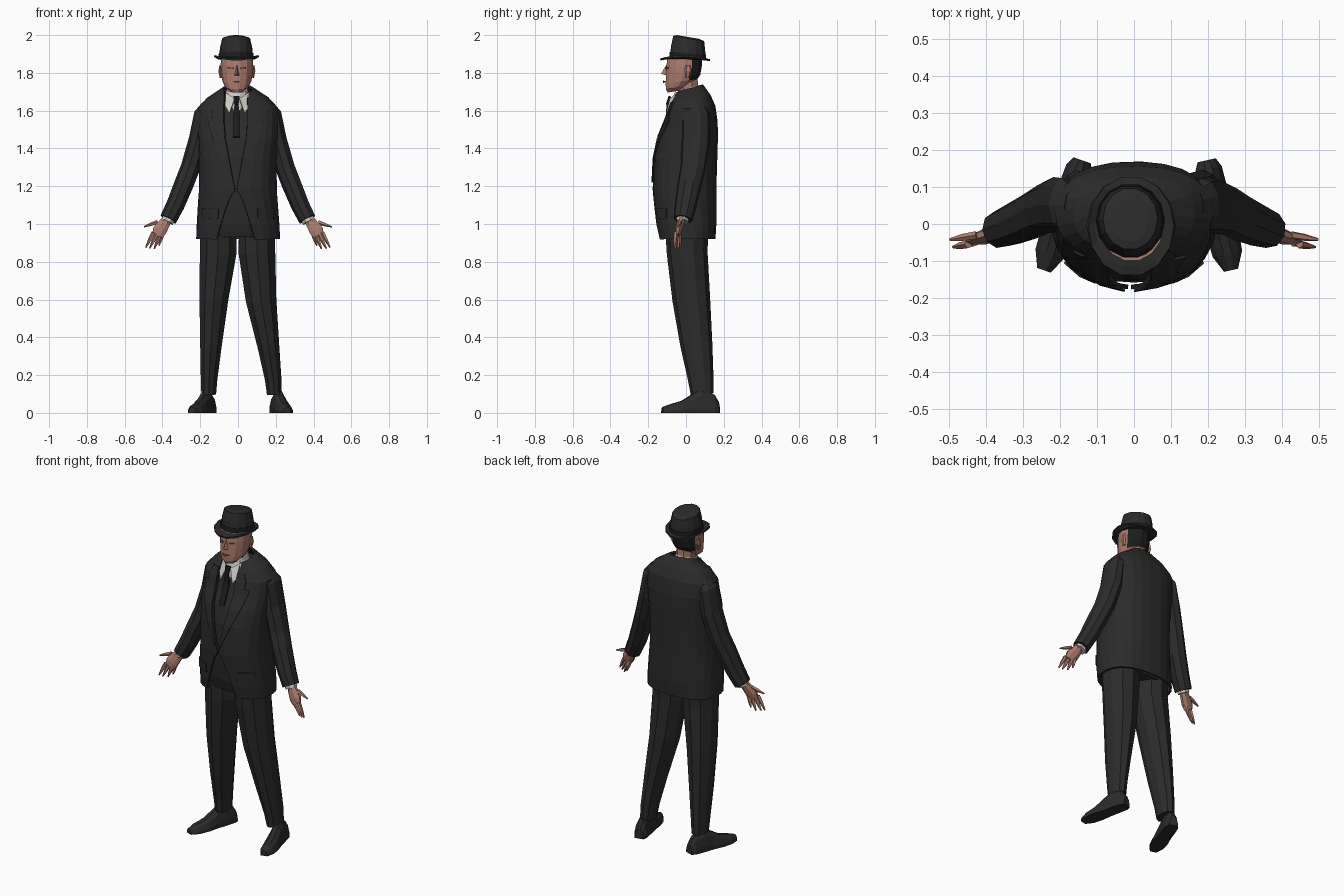
import bpy, bmesh, math
from mathutils import Vector as V

if "Cube" in bpy.data.objects:
    bpy.data.objects.remove(bpy.data.objects["Cube"])


def material(name, rgb):
    m = bpy.data.materials.new(name)
    m.diffuse_color = (*rgb, 1)
    m.use_nodes = True
    m.node_tree.nodes["Principled BSDF"].inputs["Base Color"].default_value = m.diffuse_color
    return m


SUIT = material("charcoal cloth", (0.024, 0.024, 0.024))
BLACK = material("black", (0.012, 0.012, 0.012))
SKIN = material("skin", (0.42, 0.205, 0.155))
LIP = material("dark skin", (0.22, 0.09, 0.07))
SHIRT = material("white cloth", (0.62, 0.61, 0.57))


def build(name, verts, faces, mats, thick=0):
    """Mesh object with flat faces and optional thickness."""
    me = bpy.data.meshes.new(name)
    me.from_pydata([tuple(v) for v in verts], [], faces)
    bm = bmesh.new()
    bm.from_mesh(me)
    bmesh.ops.recalc_face_normals(bm, faces=bm.faces)
    bm.to_mesh(me)
    bm.free()
    ob = bpy.data.objects.new(name, me)
    bpy.context.collection.objects.link(ob)
    for m in mats if isinstance(mats, list) else [mats]:
        me.materials.append(m)
    if thick:
        s = ob.modifiers.new("thickness", 'SOLIDIFY')
        s.thickness, s.offset = thick, 0
    return ob


def skin_rings(name, rings, mats, closed=True, caps=True, thick=0):
    """Join equal-length rows of points into a surface."""
    n, verts = len(rings[0]), [p for r in rings for p in r]
    faces = [(i * n + j, i * n + (j + 1) % n, (i + 1) * n + (j + 1) % n, (i + 1) * n + j)
             for i in range(len(rings) - 1) for j in range(n if closed else n - 1)]
    if closed and caps:
        faces += [tuple(range(n)), tuple(range(len(verts) - n, len(verts)))]
    return build(name, verts, faces, mats, thick)


def tube(name, path, mats, n=8, up=(0, 1, 0), floor=False):
    """Loft along path rows (x, y, z, side radius, up radius)."""
    pts, rings = [V(p[:3]) for p in path], []
    for i, p in enumerate(path):
        t = (pts[min(i + 1, len(pts) - 1)] - pts[max(i - 1, 0)]).normalized()
        u = t.cross(V(up)).normalized()
        w = u.cross(t)
        ring = [pts[i] + u * p[3] * math.cos(a) + w * p[4] * math.sin(a)
                for a in [(k + 0.5) * math.tau / n for k in range(n)]]
        if floor:
            for q in ring:
                q.z = max(q.z, 0)
        rings.append(ring)
    return skin_rings(name, rings, mats)


def oval(z, rx, y0, y1, n=12, cx=0, tilt=0, lift=0):
    """Level ring between y0 and y1, tilted along y and lifted at the sides."""
    out = []
    for k in range(n):
        a = (k + 0.5) * math.tau / n
        s, c = math.sin(a), math.cos(a)
        out.append(V((cx + rx * s, (y0 + y1) / 2 - (y1 - y0) / 2 * c, z - tilt * c + lift * s * s)))
    return out


# Torso outline: height, half width, front y, back y
BODY = [(0.92, .217, -.14, .15), (1.0, .213, -.155, .155), (1.2, .2, -.172, .155),
        (1.35, .2, -.165, .16), (1.45, .205, -.145, .163), (1.53, .21, -.108, .162),
        (1.6, .207, -.088, .15), (1.645, .16, -.072, .125), (1.69, .078, -.055, .085)]
P = 2.4


def outline(z):
    for a, b in zip(BODY, BODY[1:]):
        if z <= b[0]:
            f = (z - a[0]) / (b[0] - a[0])
            return [a[i] + (b[i] - a[i]) * f for i in (1, 2, 3)]
    return BODY[-1][1:]


def torso(z, a, inset=0):
    rx, y0, y1 = outline(z)
    s, c = math.sin(a), math.cos(a)
    x = math.copysign(abs(s) ** (2 / P), s) * (rx - inset)
    y = -math.copysign(abs(c) ** (2 / P), c) * ((y1 - y0) / 2 - inset)
    return V((x, (y0 + y1) / 2 + y, z + max(0, z - 1.5) * 0.12 * (1 - c)))


def front_angle(z, x):
    r = max(-1, min(1, x / outline(z)[0]))
    return math.copysign(math.asin(abs(r) ** (P / 2)), r)


def opening(z):
    """Half width of the open jacket front."""
    return 0.004 + (0.095 * ((1.18 - z) / 0.26) ** 0.7 if z < 1.18 else 0.056 * min(1, (z - 1.18) / 0.3))


# Jacket, open at the front
MID = -0.012
rows = []
for z in [.92, .95, 1.0, 1.08, 1.14, 1.18, 1.26, 1.35, 1.45, 1.53, 1.6, 1.645, 1.69]:
    a0 = front_angle(z, MID + opening(z))
    a1 = math.tau + front_angle(z, MID - opening(z))
    rows.append([torso(z, a0 + (a1 - a0) * k / 22) for k in range(23)])
skin_rings("jacket", rows, SUIT, closed=False, thick=0.012)

# Waistcoat and trouser top fill the opening
full = [k * math.tau / 24 for k in range(24)]
skin_rings("waistcoat", [[torso(z, a, .014) for a in full]
                         for z in (1.14, 1.2, 1.35, 1.45, 1.53, 1.6, 1.645)], SUIT)
skin_rings("trouser_top", [[torso(z, a, i) for a in full]
                           for z, i in ((.93, .032), (1.0, .022), (1.1, .017), (1.19, .016))], SUIT)

# Lapels and pocket flaps lie on the jacket
for side, tag in ((1, "left"), (-1, "right")):
    rows = []
    for z, w in ((1.22, .006), (1.35, .04), (1.45, .062), (1.53, .078), (1.56, .085),
                 (1.565, .055), (1.6, .06), (1.645, .04)):
        e = MID + side * opening(z)
        rows.append([torso(z, front_angle(z, e + side * w * f), -.009) for f in (0, .5, 1)])
    skin_rings(tag + "_lapel", rows, SUIT, closed=False, thick=.006)
    rows = [[torso(z, front_angle(z, side * x), -.009) for x in (.1, .14, .18)] for z in (1.03, 1.085)]
    skin_rings(tag + "_pocket_flap", rows, SUIT, closed=False, thick=.006)

# Shirt collar, collar points and tie
skin_rings("shirt_collar", [oval(1.6, .07, -.075, .08, cx=-.005, tilt=.01),
                            oval(1.67, .066, -.075, .075, cx=-.005, tilt=.015),
                            oval(1.715, .058, -.062, .066, cx=-.005, tilt=.02)], SHIRT)
for s in (1, -1):
    pts = [(s * .06 - .005, -.045, 1.695), (s * .012 - .005, -.082, 1.665),
           (s * .04 - .005, -.104, 1.585), (s * .062 - .005, -.078, 1.625)]
    build("collar_point", pts, [(0, 1, 2, 3)], SHIRT, .006)
tube("tie_knot", [(-.008, -.082, 1.675, .019, .01), (-.008, -.098, 1.63, .012, .01)], BLACK, 6)
tube("tie", [(-.008, -.094, 1.64, .011, .008), (-.008, -.1, 1.57, .021, .008),
             (-.008, -.145, 1.46, .02, .008)], BLACK, 6)

# Arms and hands, mirrored
ARM = [(.165, .05, 1.635, .025, .045), (.187, .05, 1.585, .045, .075), (.208, .052, 1.45, .052, .076),
       (.25, .038, 1.3, .053, .068), (.285, .018, 1.21, .053, .064), (.33, -.002, 1.1, .05, .058),
       (.368, -.016, 1.025, .047, .05)]
FINGERS = [((.447, -.055, .955), (.488, -.062, .875)), ((.43, -.05, .945), (.468, -.055, .87)),
           ((.413, -.042, .942), (.443, -.04, .868)), ((.397, -.035, .95), (.418, -.028, .885)),
           ((.425, -.03, 1.01), (.497, -.042, .985))]
for s, tag in ((1, "left"), (-1, "right")):
    def flip(rows):
        return [(s * r[0], *r[1:]) for r in rows]
    tube(tag + "_sleeve", flip(ARM), SUIT, 9)
    tube(tag + "_cuff", flip([(.36, -.016, 1.04, .036, .036), (.374, -.02, 1.012, .036, .034)]), SHIRT, 8)
    tube(tag + "_palm", flip([(.368, -.018, 1.04, .024, .022), (.388, -.028, 1.005, .032, .02),
                              (.415, -.04, .965, .04, .017), (.428, -.045, .938, .03, .012)]), SKIN, 8)
    for a, b in FINGERS:
        m = [(p + q) / 2 for p, q in zip(a, b)]
        tube(tag + "_finger", flip([(*a, .012, .011), (*m, .01, .01), (*b, .004, .004)]), SKIN, 5)

# Trouser legs, standing slightly apart
LEGS = {"right": [(-.105, .005, .98, .1, .115), (-.105, .006, .85, .102, .108), (-.128, .028, .6, .08, .1),
                  (-.143, .055, .36, .06, .085), (-.153, .078, .18, .046, .068), (-.155, .085, .1, .041, .06)],
        "left": [(.1, .005, .98, .1, .115), (.1, .006, .85, .102, .108), (.122, .028, .6, .085, .1),
                 (.16, .055, .36, .061, .085), (.186, .078, .18, .046, .068), (.192, .085, .1, .041, .06)]}
for tag, path in LEGS.items():
    tube(tag + "_trouser_leg", path, SUIT, 10)

# Shoes: rows run from heel to toe, flat on the ground
for tag, heel, toe in (("right", (-.14, .172), (-.243, -.125)), ("left", (.196, .172), (.262, -.125))):
    rows = []
    for f, w, h in ((0, .026, .06), (.08, .038, .1), (.3, .04, .13), (.45, .04, .105),
                    (.65, .046, .066), (.85, .042, .048), (1, .02, .032)):
        rows.append((heel[0] + (toe[0] - heel[0]) * f, heel[1] + (toe[1] - heel[1]) * f, 0, w, h))
    tube(tag + "_shoe", rows, SUIT, 12, up=(0, 0, 1), floor=True)

# Head with hair at the back
CX = -.006
tube("neck", [(CX, .015, 1.66, .052, .058), (CX, .005, 1.78, .055, .06)], SKIN, 8)
head = skin_rings("head", [oval(z, rx, a, b, 14, CX, t) for z, rx, a, b, t in (
    (1.702, .034, -.098, -.02, .006), (1.725, .062, -.108, .02, .012), (1.755, .076, -.11, .062, .012),
    (1.79, .083, -.108, .078, 0), (1.835, .086, -.106, .086, 0), (1.885, .084, -.1, .086, 0))], [SKIN, BLACK])
for f in head.data.polygons:
    if f.center.y > .02 and f.center.z > 1.765:
        f.material_index = 1

# Face: nose, brows, mouth, ears
build("nose", [(CX, -.1, 1.85), (CX - .017, -.098, 1.785), (CX + .017, -.098, 1.785), (CX, -.132, 1.795)],
      [(0, 1, 3), (0, 3, 2), (1, 2, 3), (0, 2, 1)], SKIN)
build("mouth", [(CX - .026, -.106, 1.754), (CX, -.12, 1.759), (CX + .026, -.106, 1.754), (CX, -.12, 1.747)],
      [(0, 1, 2, 3)], LIP, .006)
for s in (1, -1):
    build("eye", [(CX + s * x, y, z) for x, y, z in ((.02, -.107, 1.828), (.048, -.094, 1.831),
                                                     (.048, -.094, 1.822), (.02, -.107, 1.82))],
          [(0, 1, 2, 3)], LIP, .005)
    tube("ear", [(CX + s * .084, .008, 1.775, .008, .01), (CX + s * .091, .012, 1.81, .008, .018),
                 (CX + s * .087, .012, 1.84, .006, .014)], SKIN, 6)

# Hat: curled brim, band and dented crown
skin_rings("hat_brim", [oval(1.878, .07, -.07, .085, 14, -.008, -.004),
                        oval(1.874, .1, -.115, .11, 14, -.008, -.004, .004),
                        oval(1.868, .118, -.14, .13, 14, -.008, -.002, .022)],
           SUIT, caps=False, thick=.01)
skin_rings("hat_crown", [oval(1.872, .09, -.088, .106, 14, -.01, -.006),
                         oval(1.93, .086, -.082, .104, 14, -.01, -.009),
                         oval(1.982, .074, -.07, .098, 14, -.01, -.014),
                         oval(1.99, .05, -.048, .07, 14, -.01, -.01)], SUIT)
skin_rings("hat_band", [oval(1.876, .092, -.09, .108, 14, -.01, -.006),
                        oval(1.905, .09, -.088, .107, 14, -.01, -.007)], BLACK, caps=False, thick=.003)
